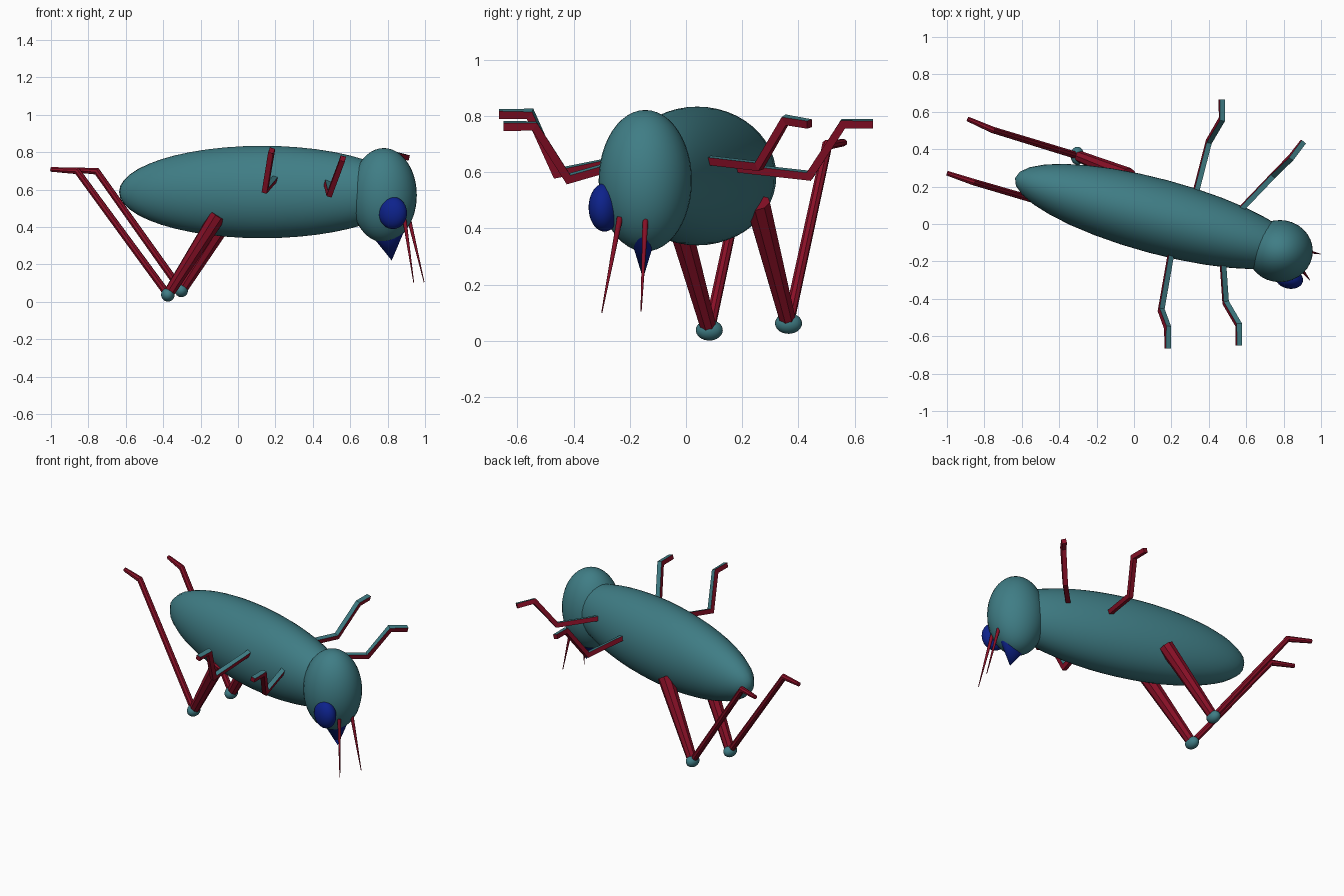
import bpy, bmesh, math
from mathutils import Vector

if "Cube" in bpy.data.objects:
    bpy.data.objects.remove(bpy.data.objects["Cube"])


def material(name, rgb):
    m = bpy.data.materials.new(name)
    m.diffuse_color = (*rgb, 1)
    m.use_nodes = True
    m.node_tree.nodes["Principled BSDF"].inputs["Base Color"].default_value = m.diffuse_color
    return m


TEAL = material("teal", (0.05, 0.205, 0.235))
RED = material("dark red", (0.25, 0.005, 0.02))
BLUE = material("deep blue", (0.004, 0.016, 0.26))


def ellipsoid(name, loc, size, mat, yaw=0.0, seg=32, rings=24):
    bpy.ops.mesh.primitive_uv_sphere_add(segments=seg, ring_count=rings, radius=1,
                                         location=loc, rotation=(0, 0, yaw))
    ob = bpy.context.object
    ob.name = name
    ob.scale = size
    ob.data.materials.append(mat)
    bpy.ops.object.shade_smooth()
    return ob


def limb(name, pts, radii, sides, mats, ref=(0.27, 0, 0.96), smooth=False):
    """Mitred tube through pts; a second material goes on the strip facing ref."""
    pts = [Vector(p) for p in pts]
    ref = Vector(ref)
    bm = bmesh.new()
    rings = []
    for i, p in enumerate(pts):
        a = (p - pts[i - 1]).normalized() if i else None
        b = (pts[i + 1] - p).normalized() if i < len(pts) - 1 else None
        d = a or b
        n = (a + b).normalized() if a and b else d
        side = d.cross(ref).normalized()
        up = side.cross(d)
        ring = []
        for k in range(sides):
            t = 2 * math.pi * (k + 0.5) / sides
            o = (up * math.cos(t) + side * math.sin(t)) * radii[i]
            o -= d * (o.dot(n) / d.dot(n))      # slide onto the mitre plane
            ring.append(bm.verts.new(p + o))
        rings.append(ring)
    for r, q in zip(rings, rings[1:]):
        for k in range(sides):
            j = (k + 1) % sides
            f = bm.faces.new((r[k], r[j], q[j], q[k]))
            f.smooth = smooth
            if len(mats) > 1 and k == sides - 1:
                f.material_index = 1
    bm.faces.new(rings[0])
    bm.faces.new(rings[-1])
    bmesh.ops.recalc_face_normals(bm, faces=bm.faces)
    me = bpy.data.meshes.new(name)
    bm.to_mesh(me)
    bm.free()
    for m in mats:
        me.materials.append(m)
    ob = bpy.data.objects.new(name, me)
    bpy.context.collection.objects.link(ob)
    return ob


# Body and head
YAW = math.radians(-15)
ellipsoid("body", (0.13, 0.04, 0.587), (0.793, 0.2, 0.247), TEAL, YAW)
ellipsoid("head", (0.78, -0.145, 0.57), (0.176, 0.166, 0.252), TEAL)

# Eye and pointed mouth
ellipsoid("eye", (0.828, -0.29, 0.475), (0.077, 0.055, 0.086), BLUE, YAW)
bpy.ops.mesh.primitive_cone_add(vertices=32, radius1=1, radius2=0, depth=1,
                                location=(0.808, -0.153, 0.32),
                                rotation=(math.pi, math.radians(-8), 0))
mouth = bpy.context.object
mouth.name = "mouth"
mouth.scale = (0.12, 0.06, 0.2)
mouth.data.materials.append(BLUE)
bpy.ops.object.shade_smooth_by_angle()

# Antennae
limb("antenna_right", [(0.89, -0.235, 0.44), (0.94, -0.3, 0.1)], (0.011, 0.002), 12, [RED], smooth=True)
limb("antenna_left", [(0.915, -0.144, 0.44), (0.995, -0.16, 0.105)], (0.011, 0.002), 12, [RED], smooth=True)

# Jumping legs: hip, ankle joint, knee, toe
hind = {
    "right": [(-0.105, -0.037, 0.465), (-0.375, 0.083, 0.038), (-0.86, 0.225, 0.7), (-1.0, 0.272, 0.708)],
    "left": [(-0.03, 0.255, 0.49), (-0.303, 0.365, 0.062), (-0.755, 0.503, 0.698), (-0.89, 0.562, 0.706)],
}
for s, (hip, joint, knee, toe) in hind.items():
    limb("hind_thigh_" + s, [hip, joint], (0.046, 0.03), 8, [RED])
    limb("hind_shin_" + s, [joint, knee, toe], (0.02, 0.018, 0.013), 8, [RED])
    ellipsoid("hind_joint_" + s, joint, (0.036, 0.048, 0.037), TEAL, 0, 24, 16)

# Small walking legs: square section with a teal upper strip
walking = {
    "middle_leg_right": [(0.21, -0.09, 0.672), (0.145, -0.46, 0.597), (0.18, -0.555, 0.808), (0.18, -0.665, 0.808)],
    "front_leg_right": [(0.47, -0.13, 0.66), (0.49, -0.42, 0.577), (0.56, -0.54, 0.765), (0.56, -0.65, 0.765)],
    "middle_leg_left": [(0.315, 0.11, 0.625), (0.4, 0.44, 0.588), (0.47, 0.56, 0.773), (0.47, 0.665, 0.773)],
    "front_leg_left": [(0.53, 0.035, 0.648), (0.745, 0.26, 0.622), (0.84, 0.355, 0.787), (0.905, 0.44, 0.772)],
}
for name, pts in walking.items():
    limb(name, pts, [0.02] * 4, 4, [RED, TEAL])
